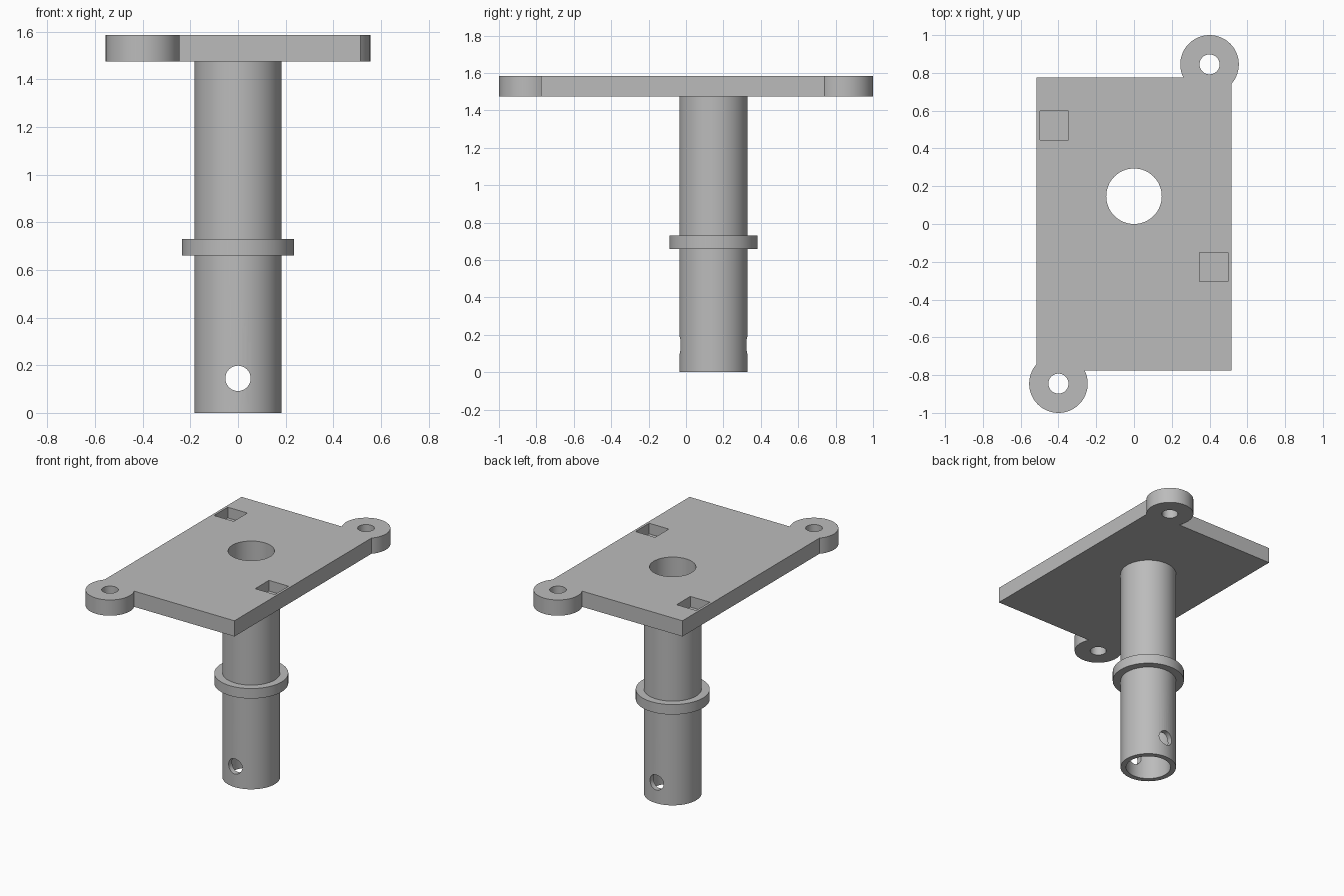
import bpy, bmesh
from math import atan2, cos, sin, pi, sqrt

if "Cube" in bpy.data.objects:
    bpy.data.objects.remove(bpy.data.objects["Cube"], do_unlink=True)

HALF_X, HALF_Y = 0.515, 0.775      # plate half size
BOTTOM, TOP = 1.475, 1.585         # plate underside and top
EAR_X, EAR_Y, EAR_R = 0.4, 0.845, 0.155
TUBE_Y, OUTER, BORE = 0.147, 0.183, 0.147
PIN = 0.053                        # small hole radius

grey = bpy.data.materials.new("plain grey")
grey.use_nodes = True
grey.diffuse_color = (0.5, 0.5, 0.5, 1)
grey.node_tree.nodes["Principled BSDF"].inputs["Base Color"].default_value = (0.5, 0.5, 0.5, 1)


def prism(name, outline, z0, z1):
    """Extrude a flat counter-clockwise outline between two heights."""
    bm = bmesh.new()
    base = bm.faces.new([bm.verts.new((x, y, z0)) for x, y in outline])
    top = bmesh.ops.extrude_face_region(bm, geom=[base])["geom"]
    bmesh.ops.translate(bm, vec=(0, 0, z1 - z0),
                        verts=[v for v in top if isinstance(v, bmesh.types.BMVert)])
    bmesh.ops.recalc_face_normals(bm, faces=bm.faces)
    mesh = bpy.data.meshes.new(name)
    bm.to_mesh(mesh)
    bm.free()
    mesh.materials.append(grey)
    obj = bpy.data.objects.new(name, mesh)
    bpy.context.collection.objects.link(obj)
    return obj


def arc(x, y, r, a0=0, a1=2 * pi, n=64, closed=False):
    steps = n + 1 if closed else n
    return [(x + r * cos(a0 + (a1 - a0) * i / n), y + r * sin(a0 + (a1 - a0) * i / n))
            for i in range(steps)]


def square(x, y, h):
    return [(x - h, y - h), (x + h, y - h), (x + h, y + h), (x - h, y + h)]


def boolean(target, other, operation):
    mod = target.modifiers.new(other.name, "BOOLEAN")
    mod.object, mod.operation, mod.solver = other, operation, "EXACT"
    other.hide_render = True
    other.hide_set(True)
    helpers.append(other)


helpers = []

# Plate outline: an ear on one corner, repeated by a half turn
dx, dy = HALF_X - EAR_X, HALF_Y - EAR_Y
start = atan2(-sqrt(EAR_R**2 - dx**2), dx)
end = atan2(dy, -sqrt(EAR_R**2 - dy**2)) + 2 * pi
half = arc(EAR_X, EAR_Y, EAR_R, start, end, 48, True) + [(-HALF_X, HALF_Y)]
body = prism("mounting_bracket", half + [(-x, -y) for x, y in half], BOTTOM, TOP)

# Tube and its collar
boolean(body, prism("tube", arc(0, TUBE_Y, OUTER), 0, 1.53), "UNION")
boolean(body, prism("collar", arc(0, TUBE_Y, 0.235), 0.66, 0.73), "UNION")

# Bore through the tube and plate, ear holes and square pockets
boolean(body, prism("bore_cutter", arc(0, TUBE_Y, BORE), -0.1, 1.7), "DIFFERENCE")
for side, s in (("back", 1), ("front", -1)):
    boolean(body, prism(side + "_ear_cutter", arc(s * EAR_X, s * EAR_Y, PIN), 1.4, 1.7), "DIFFERENCE")
    boolean(body, prism(side + "_pocket_cutter",
                        square(-s * 0.422, TUBE_Y + s * 0.375, 0.076), 1.51, 1.7), "DIFFERENCE")

# Cross hole near the foot of the tube
pin = prism("pin_cutter", arc(0, 0, PIN), -0.4, 0.4)
pin.rotation_euler.x = pi / 2
pin.location = (0, TUBE_Y, 0.145)
boolean(body, pin, "DIFFERENCE")

# Apply the modifiers and drop the helpers
bpy.context.view_layer.update()
bpy.ops.object.select_all(action="DESELECT")
body.select_set(True)
bpy.context.view_layer.objects.active = body
for mod in list(body.modifiers):
    bpy.ops.object.modifier_apply(modifier=mod.name)
for helper in helpers:
    bpy.data.objects.remove(helper, do_unlink=True)
bpy.ops.object.shade_smooth_by_angle(angle=pi / 6)
